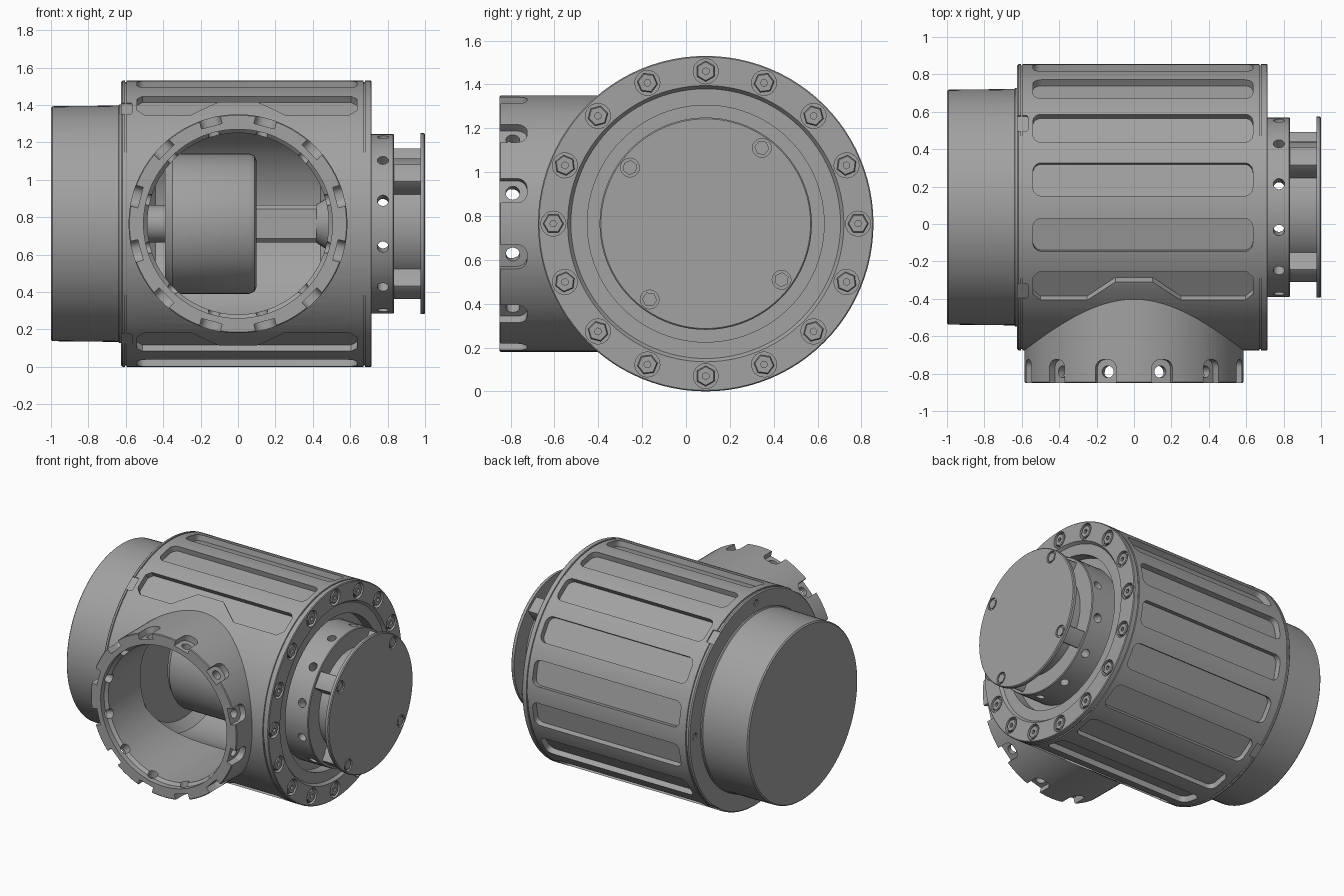
import bpy, bmesh
from math import pi, cos, sin, radians
from mathutils import Matrix

if "Cube" in bpy.data.objects:
    bpy.data.objects.remove(bpy.data.objects["Cube"])

CY, CZ = 0.09, 0.765
# Local z runs along the drum (+x) or out of the front port (-y)
PERM = Matrix(((0, 0, 1, 0), (1, 0, 0, 0), (0, 1, 0, 0), (0, 0, 0, 1)))
DRUM = Matrix.Translation((0, CY, CZ)) @ PERM
PORT = Matrix.Translation((0, 0, CZ)) @ Matrix.Rotation(pi / 2, 4, 'X')

metal = bpy.data.materials.new("grey_metal")
metal.use_nodes = True
GREY = (0.36, 0.36, 0.36, 1)
metal.diffuse_color = GREY
metal.node_tree.nodes["Principled BSDF"].inputs["Base Color"].default_value = GREY


def turn(frame, deg):
    return frame @ Matrix.Rotation(radians(deg), 4, 'Z')


def radial(frame, deg):
    """Frame whose x is tangential, y axial and z points outward."""
    return turn(frame, deg) @ PERM


def spot(frame, deg, r):
    return turn(frame, deg) @ Matrix.Translation((r, 0, 0))


def lathe(bm, profile, frame, seg=96, closed=False):
    """Revolve (radius, height) points about the frame's z axis."""
    rings = []
    for r, h in profile:
        if r == 0:
            rings.append([bm.verts.new(frame @ Matrix.Translation((0, 0, h)).translation)] * seg)
        else:
            rings.append([bm.verts.new((frame @ Matrix.Translation(
                (r * cos(2 * pi * i / seg), r * sin(2 * pi * i / seg), h))).translation)
                for i in range(seg)])
    pairs = list(zip(rings, rings[1:]))
    if closed:
        pairs.append((rings[-1], rings[0]))
    for a, b in pairs:
        for i in range(seg):
            j = (i + 1) % seg
            quad = list(dict.fromkeys((a[i], a[j], b[j], b[i])))
            bm.faces.new(quad)


def prism(bm, outline, low, high, frame):
    bottom, top = [[bm.verts.new((frame @ Matrix.Translation((u, v, w))).translation)
                    for u, v in outline] for w in (low, high)]
    bm.faces.new(bottom[::-1])
    bm.faces.new(top)
    n = len(outline)
    for i in range(n):
        j = (i + 1) % n
        bm.faces.new((bottom[i], bottom[j], top[j], top[i]))


def rounded(u0, u1, v0, v1, r, steps=6):
    pts = []
    corners = ((u1 - r, v1 - r), (u0 + r, v1 - r), (u0 + r, v0 + r), (u1 - r, v0 + r))
    for k, (u, v) in enumerate(corners):
        for i in range(steps + 1):
            a = pi / 2 * (k + i / steps)
            pts.append((u + r * cos(a), v + r * sin(a)))
    return pts


def circle(r, v=0, n=20):
    return [(r * cos(2 * pi * i / n), v + r * sin(2 * pi * i / n)) for i in range(n)]


def finish(name, bm):
    bmesh.ops.recalc_face_normals(bm, faces=bm.faces)
    mesh = bpy.data.meshes.new(name)
    bm.to_mesh(mesh)
    bm.free()
    mesh.materials.append(metal)
    ob = bpy.data.objects.new(name, mesh)
    bpy.context.collection.objects.link(ob)
    return ob


def boolean(ob, bm, operation='DIFFERENCE'):
    tool = finish("tool", bm)
    mod = ob.modifiers.new("cut", 'BOOLEAN')
    mod.operation, mod.solver, mod.object = operation, 'EXACT', tool
    bpy.ops.object.select_all(action='DESELECT')
    bpy.context.view_layer.objects.active = ob
    ob.select_set(True)
    bpy.ops.object.modifier_apply(modifier=mod.name)
    bpy.data.objects.remove(tool)


def smooth(ob):
    bpy.ops.object.select_all(action='DESELECT')
    bpy.context.view_layer.objects.active = ob
    ob.select_set(True)
    bpy.ops.object.shade_smooth_by_angle(angle=radians(25))


def seam(r, h):
    return [(r, h - .005), (r - .007, h - .003), (r - .007, h + .003), (r, h + .005)]


# Drum body with its stepped right end
R = CZ
bm = bmesh.new()
lathe(bm, [(0, -.625), (R - .008, -.625), (R, -.617)] + seam(R, -.6) + seam(R, .675) +
      [(R, .71), (R - .005, .715), (.63, .715), (.615, .695), (.54, .695), (.54, .62), (0, .62)], DRUM)
body = finish("drum_body", bm)

# Front port tube
bm = bmesh.new()
lathe(bm, [(0, -.05), (.585, -.05), (.585, .845), (.58, .85), (0, .85)], PORT)
boolean(body, bm, 'UNION')

# Hollow inside and port bore
bm = bmesh.new()
lathe(bm, [(0, -.5), (.5, -.5), (.56, -.44), (.56, .44), (.5, .5), (0, .5)], DRUM)
boolean(body, bm)
bm = bmesh.new()
lathe(bm, [(0, -.09), (.485, -.09), (.485, .79), (.505, .81), (.505, .9), (0, .9)], PORT)
boolean(body, bm)

# Long pockets around the drum; the two beside the port step around it
bm = bmesh.new()
slot = rounded(-.09, .09, -.54, .635, .045)
for k in range(12):
    deg = -112.5 - 11.25 + 22.5 * k
    side = {0: -1, 11: 1}.get(k)
    outline = slot
    if side:
        outline = [(side * u, v) for u, v in (
            (-.09, -.51), (-.06, -.54), (.05, -.54), (.09, -.5), (.09, -.25), (-.03, -.1),
            (-.03, .1), (.09, .25), (.09, .595), (.05, .635), (-.06, .635), (-.09, .605))]
    prism(bm, outline, .72, .85, radial(DRUM, deg))
# Key notches at the left rim
for deg in (54, 126, 234, 306):
    prism(bm, rounded(-.05, .05, -.66, -.568, .005, 1), .755, .85, radial(DRUM, deg))
# Bolt pockets on both ends
for k in range(16):
    prism(bm, circle(.057), .685, .8, spot(DRUM, 22.5 * k, .695))
for k in range(4):
    prism(bm, circle(.024), -.7, -.605, spot(DRUM, 90 * k, .7))
boolean(body, bm)

# Rim notches, then radial pin holes through the port rim
bm = bmesh.new()
for k in range(12):
    prism(bm, rounded(-.057, .057, .725, .95, .045), .54, .7, radial(PORT, 15 + 30 * k))
boolean(body, bm)
bm = bmesh.new()
for k in range(12):
    prism(bm, circle(.032, .79), .42, .65, radial(PORT, 15 + 30 * k))
boolean(body, bm)
smooth(body)

# Bolt heads with sockets
bm = bmesh.new()
for k in range(16):
    lathe(bm, [(0, .69), (.016, .69), (.016, .714), (.042, .714), (.047, .708), (.047, .68), (0, .68)],
          spot(DRUM, 22.5 * k, .695), 6)
for k in range(4):
    lathe(bm, [(0, -.6), (.018, -.6), (.018, -.622), (0, -.622)], spot(DRUM, 90 * k, .7), 6)
smooth(finish("end_bolts", bm))

# Left cover
bm = bmesh.new()
lathe(bm, [(0, -.6), (.638, -.6), (.638, -.635), (.632, -.64), (.628, -.992), (.62, -1), (0, -1)], DRUM)
smooth(finish("left_cover", bm))

# Right collar with radial pin holes
bm = bmesh.new()
lathe(bm, [(.4, .61), (.48, .61), (.48, .83), (.475, .835), (.4, .835)], DRUM, closed=True)
collar = finish("right_collar", bm)
bm = bmesh.new()
for k in range(12):
    prism(bm, circle(.03, .775), .35, .55, radial(DRUM, 15 + 30 * k))
boolean(collar, bm)
smooth(collar)

# Neck and four standoff blocks holding the end plate
bm = bmesh.new()
lathe(bm, [(0, .815), (.405, .815), (.405, .83), (.35, .83), (.35, .98), (0, .98)], DRUM)
smooth(finish("right_neck", bm))
bm = bmesh.new()
for k in range(4):
    prism(bm, rounded(-.12, .035, -.06, .06, .01, 2), .825, .98, spot(DRUM, 53.5 + 90 * k, .425))
smooth(finish("standoff_blocks", bm))

# End plate with recessed hex screws
bm = bmesh.new()
lathe(bm, [(0, .975), (.484, .975), (.484, .994), (.478, 1), (0, 1)], DRUM)
plate = finish("end_plate", bm)
bm = bmesh.new()
for k in range(4):
    prism(bm, circle(.043), .985, 1.05, spot(DRUM, 53.5 + 90 * k, .43))
boolean(plate, bm)
smooth(plate)
bm = bmesh.new()
for k in range(4):
    lathe(bm, [(0, .98), (.034, .98), (.034, .998), (0, .998)], spot(DRUM, 53.5 + 90 * k, .43), 6)
smooth(finish("plate_screws", bm))

# Inner core, shaft and seat seen through the port
bm = bmesh.new()
lathe(bm, [(0, -.39), (.34, -.39), (.375, -.35), (.375, .06), (.363, .088), (.335, .1), (0, .1)], DRUM)
lathe(bm, [(0, -.51), (.1, -.51), (.1, -.38), (0, -.38)], DRUM, 32)
smooth(finish("inner_core", bm))
bm = bmesh.new()
prism(bm, rounded(-.1, .1, -.1, .1, .02, 1), .09, .42, DRUM)
lathe(bm, [(0, .4), (.09, .4), (.16, .51), (0, .51)], DRUM, 32)
smooth(finish("inner_shaft", bm))
